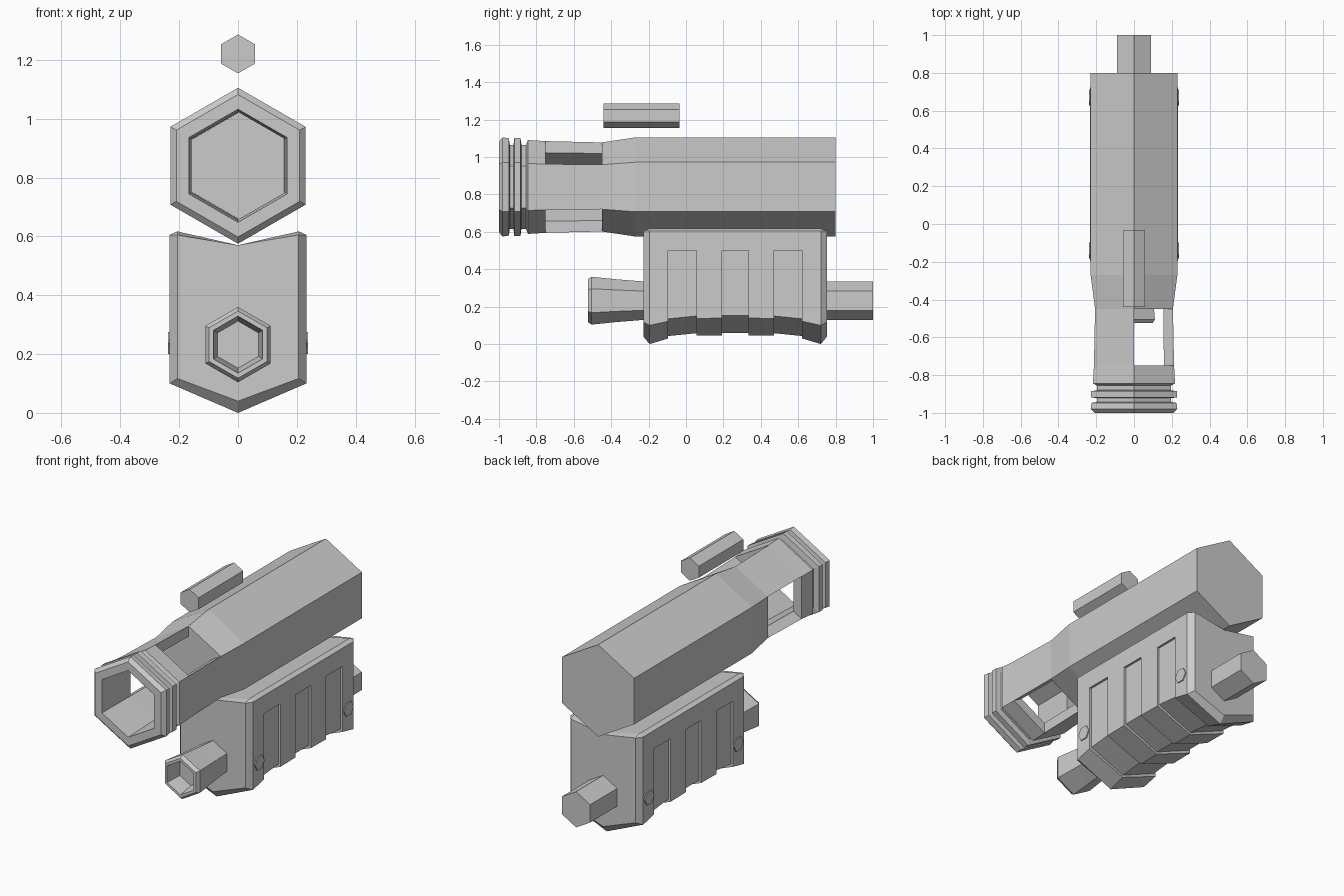
import bpy, bmesh
from math import sin, cos, radians

if "Cube" in bpy.data.objects:
    bpy.data.objects.remove(bpy.data.objects["Cube"])


def loft(name, rings, windows=(), out=0):
    """Skin closed rings and cap both ends; windows are sides opened through the
    wall between outer rings out, out+1 and the last two (bore) rings."""
    bm = bmesh.new()
    R = [[bm.verts.new(p) for p in ring] for ring in rings]
    n, last = len(R[0]), len(R) - 1
    for k in range(last):
        for i in range(n):
            if i in windows and k in (out, last - 1):
                continue
            j = (i + 1) % n
            bm.faces.new((R[k][i], R[k][j], R[k + 1][j], R[k + 1][i]))
    for i in windows:
        j = (i + 1) % n
        a, b, c, d = R[out], R[out + 1], R[last - 1], R[last]
        bm.faces.new((a[i], a[j], d[j], d[i]))
        bm.faces.new((b[i], b[j], c[j], c[i]))
        for v in (i, j):
            bm.faces.new((a[v], b[v], c[v], d[v]))
    bm.faces.new(R[0])
    bm.faces.new(R[-1])
    bmesh.ops.remove_doubles(bm, verts=bm.verts, dist=0.0005)
    bmesh.ops.dissolve_degenerate(bm, edges=bm.edges, dist=0.0005)
    bmesh.ops.recalc_face_normals(bm, faces=bm.faces)
    me = bpy.data.meshes.new(name)
    bm.to_mesh(me)
    bm.free()
    ob = bpy.data.objects.new(name, me)
    bpy.context.collection.objects.link(ob)
    return ob


def hex_rings(profile, zc):
    """Point-up hexagons along y from (y, radius) pairs."""
    angles = [radians(90 + 60 * i) for i in range(6)]
    return [[(r * cos(a), y, zc + r * sin(a)) for a in angles] for y, r in profile]


# Main barrel: grooved muzzle, bore, and three side windows
main = [(0.8, .265), (-.27, .265), (-.45, .238), (-.75, .245), (-.845, .251),
        (-.855, .225), (-.88, .225), (-.885, .262), (-.918, .262), (-.922, .225),
        (-.942, .225), (-.947, .26), (-.98, .265), (-1, .242),
        (-1, .192), (-.75, .183), (-.45, .179)]
loft("main_barrel", hex_rings(main, .84), windows=(1, 3, 5), out=2)

# Floating sight bar
loft("top_sight", hex_rings([(-.44, .066), (-.035, .066)], 1.22))

# Lower tube through the housing, with flared hollow nozzle
lower = [(1, .103), (-.23, .103), (-.38, .115), (-.505, .128), (-.525, .114),
         (-.525, .097), (-.43, .08)]
loft("lower_tube", hex_rings(lower, .232))


# Housing: lofted cross-sections, recessed where the panels are
def section(y, low, w=.232, inset=0.0, side=.1, top=.617):
    low += inset
    half = [(0, low), (w - inset, low + side), (w - inset, .5), (w, .5),
            (w, .605), (.207, top), (0, .57)]
    ring = half + [(-x, z) for x, z in half[-2:0:-1]]
    return [(x, y, z) for x, z in ring]


mid, d = .263, .013
half_run = [section(-.228, .04, .206, 0, .077, .605), section(-.195, 0)]
for y, low, ins in [(-.095, .03, 0), (-.095, .03, d), (.055, .045, d), (.055, .045, 0),
                    (.193, .047, 0), (.193, .047, d)]:
    half_run.append(section(y, low, inset=ins, side=.092))
mirrored = [[(x, 2 * mid - y, z) for x, y, z in ring] for ring in reversed(half_run)]
loft("housing", half_run + mirrored)

# Hexagonal bolt heads on both sides of the housing
for sx in (-1, 1):
    for y in (-.14, .67):
        rings = [[(sx * x, y + .043 * cos(radians(60 * i)), .237 + .043 * sin(radians(60 * i)))
                  for i in range(6)] for x in (.225, .238)]
        loft("housing_bolt", rings)
